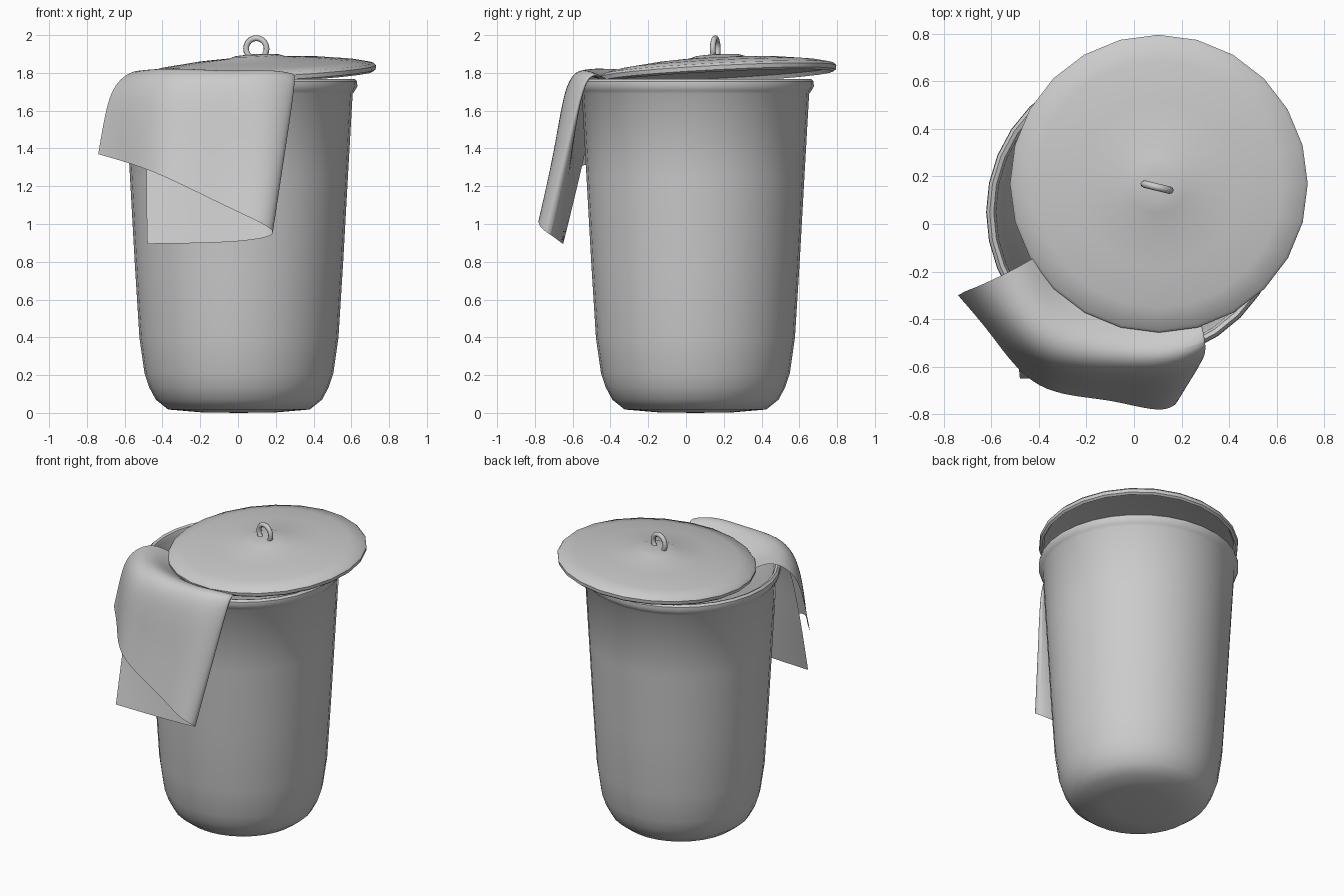
import bpy, math

if "Cube" in bpy.data.objects:
    bpy.data.objects.remove(bpy.data.objects["Cube"])


def finish(name, verts, faces, angle=40):
    mesh = bpy.data.meshes.new(name)
    mesh.from_pydata(verts, [], faces)
    ob = bpy.data.objects.new(name, mesh)
    bpy.context.collection.objects.link(ob)
    bpy.ops.object.select_all(action='DESELECT')
    ob.select_set(True)
    bpy.context.view_layer.objects.active = ob
    bpy.ops.object.shade_smooth_by_angle(angle=math.radians(angle))
    return ob


def lathe(name, profile, seg, angle=40):
    """Revolve (radius, z) points around z; first and last points are poles."""
    verts = [(0, 0, profile[0][1])]
    for r, z in profile[1:-1]:
        for i in range(seg):
            a = 2 * math.pi * i / seg
            verts.append((r * math.cos(a), r * math.sin(a), z))
    verts.append((0, 0, profile[-1][1]))
    rings, last, faces = len(profile) - 2, len(verts) - 1, []
    for i in range(seg):
        j = (i + 1) % seg
        faces.append((0, 1 + j, 1 + i))
        for k in range(rings - 1):
            a, b = 1 + k * seg, 1 + (k + 1) * seg
            faces.append((a + i, a + j, b + j, b + i))
        top = 1 + (rings - 1) * seg
        faces.append((top + i, top + j, last))
    return finish(name, verts, faces, angle)


# Tapered bin with rounded foot, rolled rim and hollow inside
bin_body = lathe("bin_body", [
    (0, 0), (.2, .003), (.375, .018), (.44, .07), (.475, .135), (.5, .21),
    (.527, .4), (.552, .8), (.577, 1.25), (.602, 1.69), (.614, 1.705),
    (.627, 1.73), (.625, 1.755), (.612, 1.768), (.595, 1.762), (.585, 1.74),
    (.558, 1.25), (.508, .4), (.45, .16), (.37, .06), (0, .04)], 32)
bin_body.location = (.005, .05, 0)

# Domed lid, resting slightly tilted and off centre
lid = lathe("lid", [
    (0, .06), (.3, .045), (.5, .022), (.598, 0), (.61, -.022), (.624, -.012),
    (.627, .01), (.615, .024), (.52, .045), (.35, .066), (.155, .08),
    (.12, .092), (.05, .098), (0, .098)][::1], 24)
lid.location = (.105, .17, 1.80)
lid.rotation_euler = (.05, -.048, 0)

# Ring handle
bpy.ops.mesh.primitive_torus_add(
    major_radius=.056, minor_radius=.0155, major_segments=20, minor_segments=8,
    location=(.097, .155, 1.928), rotation=(math.pi / 2, 0, -.24))
ring = bpy.context.object
ring.name = "lid_ring"
bpy.ops.object.shade_smooth_by_angle(angle=math.radians(60))

# Folded cloth over the rim: each row runs across the outer layer,
# around the right-hand fold and back along the inner layer
rows = [
    [(-.40, -.13, 1.76), (-.33, -.27, 1.74), (-.2, -.37, 1.75), (0, -.43, 1.74),
     (.2, -.42, 1.75), (.35, -.37, 1.75), (0, -.44, 1.72), (-.35, -.24, 1.72)],
    [(-.52, -.20, 1.84), (-.43, -.38, 1.85), (-.28, -.5, 1.85), (0, -.54, 1.83),
     (.2, -.54, 1.85), (.39, -.47, 1.80), (0, -.55, 1.81), (-.43, -.38, 1.81)],
    [(-.66, -.265, 1.75), (-.54, -.47, 1.78), (-.35, -.63, 1.79), (-.03, -.64, 1.77),
     (.2, -.64, 1.78), (.39, -.51, 1.70), (0, -.61, 1.72), (-.47, -.46, 1.72)],
    [(-.705, -.28, 1.58), (-.58, -.48, 1.52), (-.39, -.67, 1.5), (-.05, -.68, 1.42),
     (.19, -.71, 1.4), (.31, -.60, 1.35), (-.05, -.61, 1.3), (-.49, -.55, 1.3)],
    [(-.74, -.30, 1.37), (-.6, -.46, 1.33), (-.42, -.72, 1.27), (-.1, -.73, 1.11),
     (.14, -.81, 1.0), (.23, -.71, .94), (0, -.66, .90), (-.48, -.65, .895)],
]
n = len(rows[0])
cloth_faces = [(r * n + c, (r + 1) * n + c, (r + 1) * n + c + 1, r * n + c + 1)
               for r in range(len(rows) - 1) for c in range(n - 1)]
cloth = finish("folded_cloth", [p for row in rows for p in row], cloth_faces, 80)
sub = cloth.modifiers.new("Smooth", 'SUBSURF')
sub.levels = sub.render_levels = 3
sub.boundary_smooth = 'PRESERVE_CORNERS'
